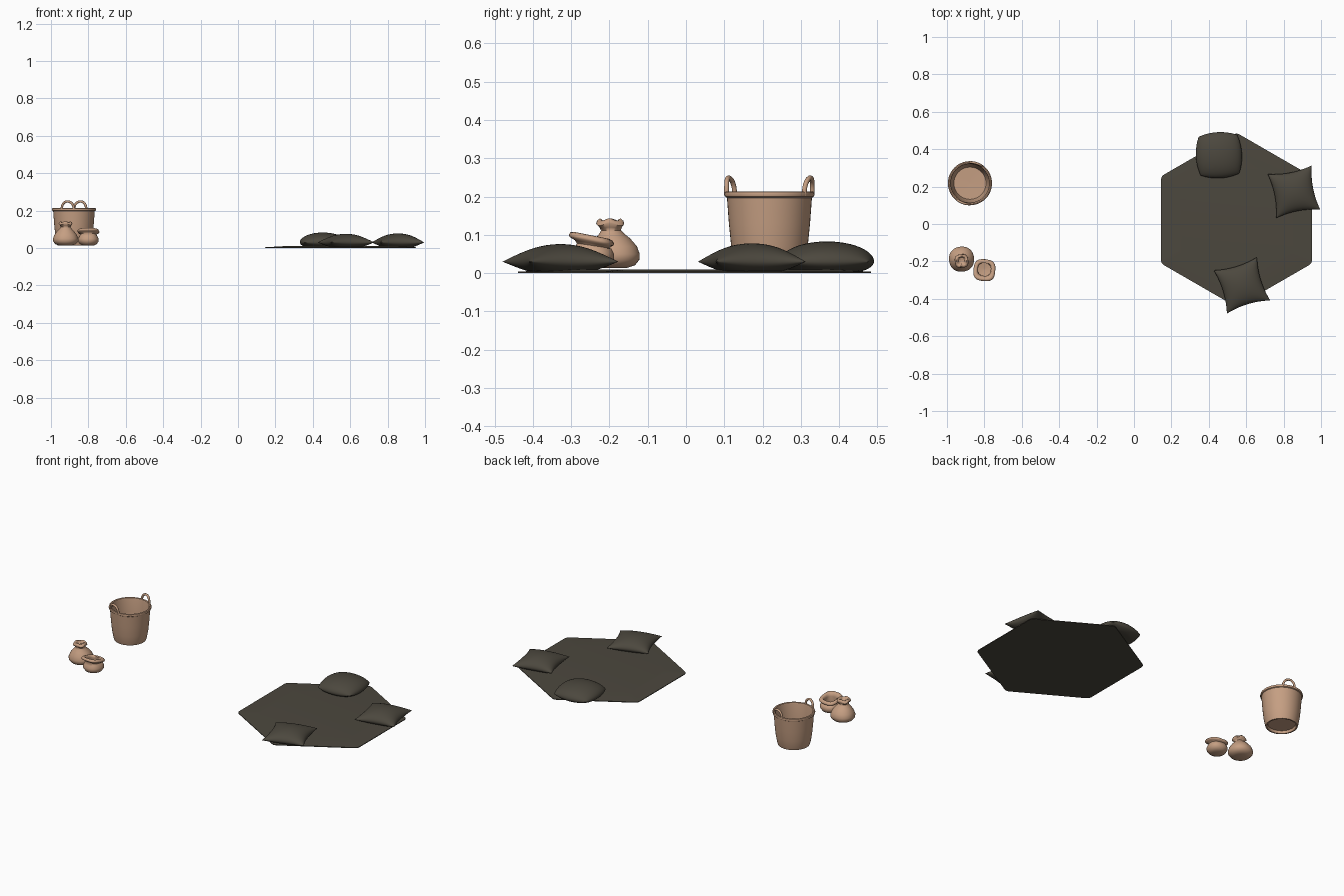
import bpy, bmesh, math
from mathutils import Vector

if "Cube" in bpy.data.objects:
    bpy.data.objects.remove(bpy.data.objects["Cube"])


def material(name, rgb):
    m = bpy.data.materials.new(name)
    m.diffuse_color = (*rgb, 1)
    m.use_nodes = True
    m.node_tree.nodes["Principled BSDF"].inputs["Base Color"].default_value = m.diffuse_color
    return m


CHARCOAL = material("charcoal fabric", (0.072, 0.064, 0.048))
TAN = material("tan weave", (0.56, 0.345, 0.225))


def finish(name, bm, mat, angle=40):
    bmesh.ops.remove_doubles(bm, verts=bm.verts, dist=1e-5)
    bmesh.ops.recalc_face_normals(bm, faces=bm.faces)
    me = bpy.data.meshes.new(name)
    bm.to_mesh(me)
    bm.free()
    ob = bpy.data.objects.new(name, me)
    bpy.context.collection.objects.link(ob)
    me.materials.append(mat)
    bpy.context.view_layer.objects.active = ob
    ob.select_set(True)
    bpy.ops.object.shade_smooth_by_angle(angle=math.radians(angle))
    ob.select_set(False)
    return ob


def loft(name, rings, center, mat, n=40, rot=0.0, angle=40):
    """Rings of (radius, z, superellipse power, tilt along y, y shift, ruffle)."""
    bm = bmesh.new()
    loops = []
    for ring in rings:
        r, z, p, tilt, dy, ruffle = (tuple(ring) + (2, 0, 0, 0)[len(ring) - 2:])
        loop = []
        for i in range(n):
            a = 2 * math.pi * i / n
            c, s = math.cos(a), math.sin(a)
            k = r / (abs(c) ** p + abs(s) ** p) ** (1 / p)
            x = k * math.cos(a + rot)
            y = k * math.sin(a + rot)
            dz = tilt * y + ruffle * math.cos(4 * a + 0.6)
            loop.append(bm.verts.new((center[0] + x, center[1] + y + dy, z + dz)))
        loops.append(loop)
    for a, b in zip(loops, loops[1:]):
        for i in range(n):
            j = (i + 1) % n
            bm.faces.new((a[i], a[j], b[j], b[i]))
    bm.faces.new(loops[0])
    bm.faces.new(loops[-1])
    return finish(name, bm, mat, angle)


def rug(name, cx, cy, radius):
    """Thin hexagon with softly rounded corners and a slight rise in the middle."""
    bm = bmesh.new()
    pts = []
    for k in range(6):
        a = math.radians(30 + 60 * k)
        inner = radius - 0.035
        for d in (-30, -10, 10, 30):
            b = a + math.radians(d)
            pts.append((cx + inner * math.cos(a) + 0.0303 * math.cos(b),
                        cy + inner * math.sin(a) + 0.0303 * math.sin(b)))
    bottom = [bm.verts.new((x, y, 0)) for x, y in pts]
    rim = [bm.verts.new((x, y, 0.004)) for x, y in pts]
    mid = [bm.verts.new((cx + (x - cx) * 0.75, cy + (y - cy) * 0.75, 0.010)) for x, y in pts]
    n = len(pts)
    for lo, hi in ((bottom, rim), (rim, mid)):
        for i in range(n):
            j = (i + 1) % n
            bm.faces.new((lo[i], lo[j], hi[j], hi[i]))
    bm.faces.new(bottom)
    bm.faces.new(mid)
    return finish(name, bm, CHARCOAL)


def cushion(name, cx, cy, half, rot, top, pinch=0.0, rounding=0.0, n=24):
    """Pillow: a puffed grid, pinched on the sides or rounded at the corners."""
    bm = bmesh.new()
    edge_z = 0.030
    c, s = math.cos(math.radians(rot)), math.sin(math.radians(rot))
    for side in (1, -1):
        grid = []
        for i in range(n + 1):
            row = []
            for j in range(n + 1):
                u = math.sin(math.pi / 2 * (2 * i / n - 1))
                v = math.sin(math.pi / 2 * (2 * j / n - 1))
                x = half * u * (1 - pinch * (1 - v * v)) * math.sqrt(1 - rounding * v * v / 2)
                y = half * v * (1 - pinch * (1 - u * u)) * math.sqrt(1 - rounding * u * u / 2)
                puff = max(0, (1 - u * u) * (1 - v * v)) ** 0.5
                if side > 0:
                    z = edge_z + (top - edge_z) * puff
                else:
                    z = edge_z - 0.025 * min(1, puff * 1.5)
                row.append(bm.verts.new((cx + x * c - y * s, cy + x * s + y * c, z)))
            grid.append(row)
        for i in range(n):
            for j in range(n):
                bm.faces.new((grid[i][j], grid[i + 1][j], grid[i + 1][j + 1], grid[i][j + 1]))
    return finish(name, bm, CHARCOAL, 60)


def tube(name, path, radius, mat, sides=10):
    """Round bar swept along a path."""
    bm = bmesh.new()
    loops = []
    plane = (path[-1] - path[0]).cross(Vector((0, 0, 1))).normalized()
    for i, p in enumerate(path):
        t = (path[min(i + 1, len(path) - 1)] - path[max(i - 1, 0)]).normalized()
        o = plane.cross(t).normalized()
        loops.append([bm.verts.new(p + radius * (math.cos(2 * math.pi * k / sides) * plane
                                                 + math.sin(2 * math.pi * k / sides) * o))
                      for k in range(sides)])
    for a, b in zip(loops, loops[1:]):
        for i in range(sides):
            j = (i + 1) % sides
            bm.faces.new((a[i], a[j], b[j], b[i]))
    bm.faces.new(loops[0])
    bm.faces.new(loops[-1])
    return finish(name, bm, mat)


# Rug and its three cushions
rug("rug", 0.548, 0.022, 0.466)
cushion("round_cushion", 0.454, 0.368, 0.123, 3, 0.083, rounding=0.6)
cushion("right_cushion", 0.855, 0.172, 0.120, 11, 0.078, pinch=0.13)
cushion("front_cushion", 0.577, -0.328, 0.121, 17, 0.076, pinch=0.13)

# Basket: recessed foot, tapered wall, rolled rim, hollow inside
BX, BY = -0.877, 0.218
loft("basket", [(0.0005, 0.028), (0.076, 0.028), (0.080, 0.013), (0.088, 0.013), (0.092, 0.025),
                (0.100, 0.070), (0.106, 0.130), (0.111, 0.197), (0.116, 0.200), (0.118, 0.206),
                (0.116, 0.212), (0.111, 0.214), (0.105, 0.212), (0.103, 0.204), (0.099, 0.130),
                (0.093, 0.070), (0.086, 0.040), (0.0005, 0.038)], (BX, BY), TAN, 48)

# Two arched handles on opposite sides of the rim
for side, label in ((0, "back"), (180, "front")):
    path = []
    for i in range(17):
        t = math.pi * i / 16
        a = math.radians(72 + side) + 0.31 * math.cos(t)
        path.append(Vector((BX + 0.112 * math.cos(a), BY + 0.112 * math.sin(a),
                            0.203 + 0.046 * math.sin(t) ** 0.8)))
    tube(label + "_handle", path, 0.0065, TAN)

# Tall pouch with a gathered neck and flared ruffle
loft("tall_pouch", [(0.0005, 0.014), (0.035, 0.014), (0.055, 0.021), (0.066, 0.035, 2.2),
                    (0.067, 0.050, 2.2), (0.060, 0.070, 2.1), (0.046, 0.090, 2, 0, -0.003),
                    (0.032, 0.104, 2, 0, -0.006), (0.026, 0.112, 2.2, 0, -0.008),
                    (0.029, 0.119, 2.6, 0, -0.009, 0.001), (0.036, 0.127, 3, 0, -0.010, 0.003),
                    (0.034, 0.134, 3, 0, -0.010, 0.003), (0.027, 0.140, 3, 0, -0.010, 0.003),
                    (0.021, 0.138, 3, 0, -0.010, 0.002), (0.017, 0.122, 2.5, 0, -0.009),
                    (0.0005, 0.118, 2, 0, -0.009)],
     (-0.922, -0.188), TAN, 40, 0.1, 60)

# Short open pouch with a rolled, tilted collar
loft("short_pouch", [(0.0005, 0.014), (0.030, 0.014), (0.046, 0.022), (0.055, 0.036, 2.2),
                     (0.055, 0.050, 2.3), (0.048, 0.064, 2.4), (0.042, 0.072, 2.5, -0.15),
                     (0.047, 0.078, 2.8, -0.18), (0.056, 0.083, 3, -0.2, -0.004),
                     (0.058, 0.089, 3, -0.2, -0.004), (0.054, 0.096, 3, -0.2, -0.004),
                     (0.045, 0.099, 3, -0.2, -0.004), (0.037, 0.094, 3, -0.2, -0.003),
                     (0.034, 0.080, 2.6, -0.15), (0.041, 0.055, 2.3), (0.036, 0.032),
                     (0.0005, 0.026)],
     (-0.800, -0.243), TAN, 40, -0.1, 60)
